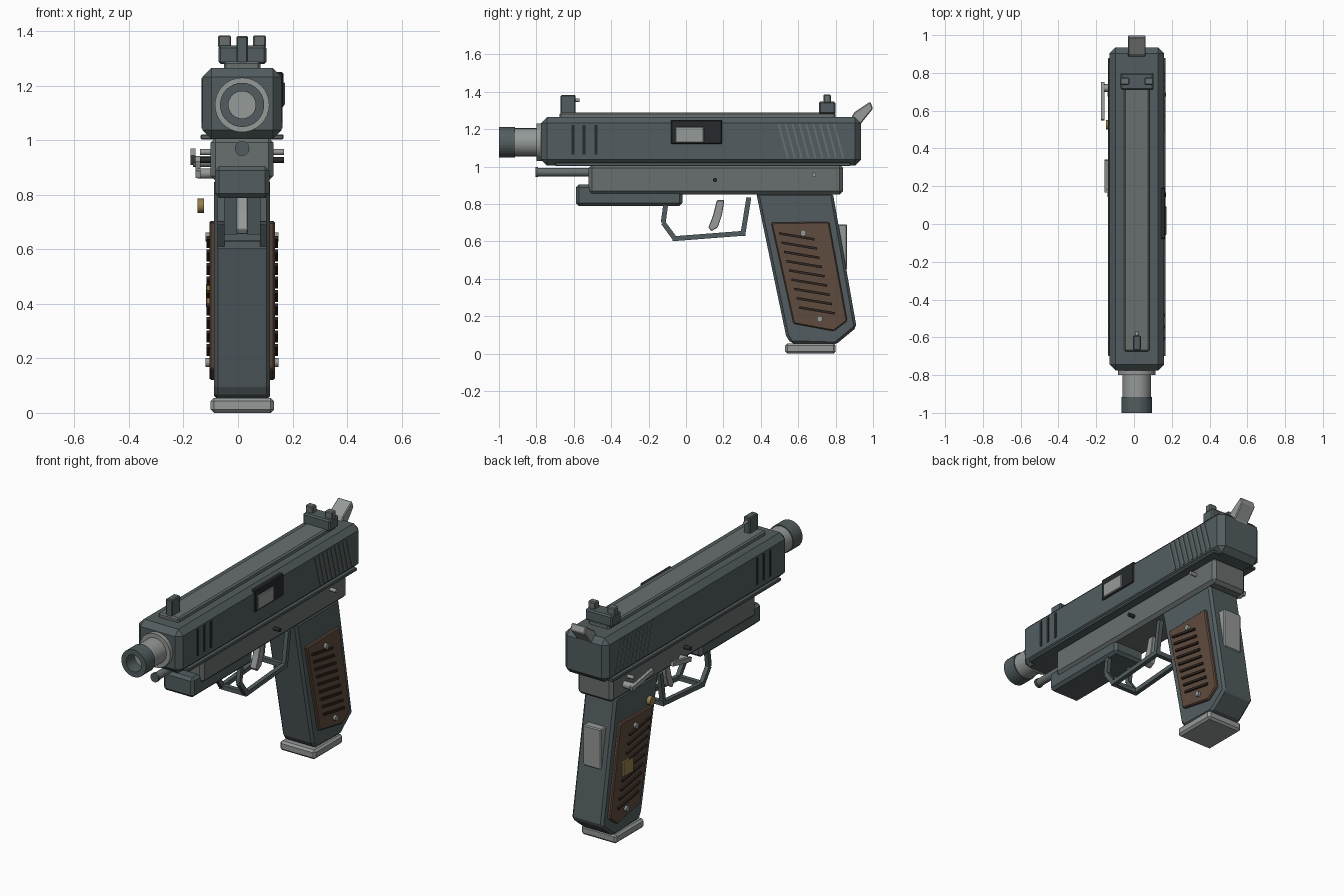
import bpy, bmesh, math
from mathutils import Vector, Matrix

if "Cube" in bpy.data.objects:
    bpy.data.objects.remove(bpy.data.objects["Cube"])

CX = 0.015  # centre plane of the body


def mat(name, rgb):
    m = bpy.data.materials.new(name)
    m.diffuse_color = (*rgb, 1)
    m.use_nodes = True
    m.node_tree.nodes["Principled BSDF"].inputs["Base Color"].default_value = m.diffuse_color
    return m


STEEL = mat("dark_steel", (0.085, 0.108, 0.115))
FRAME = mat("frame_grey", (0.14, 0.16, 0.158))
LIGHT = mat("light_steel", (0.30, 0.32, 0.31))
BLACK = mat("black", (0.02, 0.023, 0.026))
BROWN = mat("brown_grip", (0.115, 0.07, 0.048))
RIB = mat("dark_brown", (0.03, 0.02, 0.016))
BRASS = mat("brass", (0.30, 0.21, 0.07))


def finish(name, bm, m, bevel=0.0):
    bmesh.ops.recalc_face_normals(bm, faces=bm.faces)
    me = bpy.data.meshes.new(name)
    bm.to_mesh(me)
    bm.free()
    ob = bpy.data.objects.new(name, me)
    bpy.context.collection.objects.link(ob)
    me.materials.append(m)
    if bevel:
        b = ob.modifiers.new("bevel", 'BEVEL')
        b.width = bevel
        b.segments = 1
        b.limit_method = 'ANGLE'
    return ob


def box(name, x, y, z, m, bevel=0.0):
    bm = bmesh.new()
    bmesh.ops.create_cube(bm, size=1)
    for v in bm.verts:
        for i, r in enumerate((x, y, z)):
            v.co[i] = r[0] if v.co[i] < 0 else r[1]
    return finish(name, bm, m, bevel)


def plate(name, pts, x, m, bevel=0.0):
    """Side profile of (y, z) points, extruded from x[0] to x[1]."""
    bm = bmesh.new()
    f = bm.faces.new([bm.verts.new((x[0], *p)) for p in pts])
    g = bmesh.ops.extrude_face_region(bm, geom=[f])
    bmesh.ops.translate(bm, vec=(x[1] - x[0], 0, 0),
                        verts=[v for v in g["geom"] if isinstance(v, bmesh.types.BMVert)])
    return finish(name, bm, m, bevel)


def bar(name, a, b, w, x, m):
    """Flat bar of width w running between two (y, z) points."""
    a, b = Vector(a), Vector(b)
    d = (b - a).normalized() * w / 2
    n = Vector((-d.y, d.x))
    return plate(name, [a + n, a - n, b - n, b + n], x, m)


def cyl(name, a, b, r, m, sides=24):
    a, b = Vector(a), Vector(b)
    bm = bmesh.new()
    q = (b - a).to_track_quat('Z', 'Y').to_matrix().to_4x4()
    bmesh.ops.create_cone(bm, cap_ends=True, segments=sides, radius1=r, radius2=r,
                          depth=(b - a).length, matrix=Matrix.Translation((a + b) / 2) @ q)
    ob = finish(name, bm, m)
    for p in ob.data.polygons:
        p.use_smooth = len(p.vertices) == 4
    return ob


def tube(name, y0, y1, ro, ri, z, m, sides=32):
    bm = bmesh.new()
    rings = [[bm.verts.new((CX + r * math.cos(t), y, z + r * math.sin(t)))
              for t in (2 * math.pi * i / sides for i in range(sides))]
             for r, y in ((ro, y0), (ro, y1), (ri, y1), (ri, y0))]
    for k in range(4):
        p, q = rings[k], rings[(k + 1) % 4]
        for i in range(sides):
            j = (i + 1) % sides
            bm.faces.new((p[i], p[j], q[j], q[i]))
    return finish(name, bm, m)


def side(s, inner, outer):
    """x range on side s, as offsets from the centre plane."""
    return sorted((CX + s * inner, CX + s * outer))


SIDES = ((1, "right"), (-1, "left"))

# Slide and top rib
box("slide", (-0.13, 0.16), (-0.775, 0.935), (1.005, 1.265), STEEL, 0.032)
box("slide_rib", (-0.052, 0.082), (-0.675, 0.80), (1.255, 1.29), FRAME, 0.008)

# Barrel, muzzle and guide rod
tube("muzzle", -1.0, -0.915, 0.081, 0.05, 1.13, STEEL)
cyl("barrel", (CX, -0.92, 1.13), (CX, -0.70, 1.13), 0.075, LIGHT, 32)
cyl("barrel_collar", (CX, -0.80, 1.13), (CX, -0.76, 1.13), 0.1, LIGHT, 32)
cyl("guide_rod", (CX, -0.80, 0.97), (CX, -0.50, 0.97), 0.023, FRAME, 16)
cyl("guide_rod_tip", (CX, -0.805, 0.97), (CX, -0.79, 0.97), 0.027, STEEL, 16)

# Sights
box("front_sight", (-0.006, 0.036), (-0.67, -0.59), (1.28, 1.383), STEEL, 0.005)
cyl("front_sight_dot", (CX, -0.59, 1.355), (CX, -0.57, 1.355), 0.01, LIGHT, 12)
box("rear_sight", (-0.072, 0.104), (0.71, 0.80), (1.28, 1.347), STEEL, 0.008)
for s, n in SIDES:
    box(f"rear_sight_post_{n}", side(s, 0.04, 0.088), (0.735, 0.775), (1.34, 1.385), FRAME, 0.005)

# Hammer
plate("hammer", [(0.86, 1.18), (0.93, 1.19), (0.935, 1.23), (1.0, 1.31), (0.985, 1.347),
                 (0.90, 1.29), (0.86, 1.22)], (-0.032, 0.062), LIGHT, 0.005)

# Frame and dust cover
box("frame", (-0.10, 0.13), (-0.52, 0.84), (0.852, 1.01), FRAME, 0.018)
box("dust_cover", (-0.085, 0.115), (-0.588, -0.02), (0.788, 0.905), STEEL, 0.016)

# Trigger and guard
plate("trigger", [(0.165, 0.82), (0.205, 0.82), (0.192, 0.74), (0.17, 0.675), (0.135, 0.655),
                  (0.12, 0.675), (0.145, 0.74)], (-0.006, 0.036), LIGHT, 0.003)
guard = [(-0.108, 0.80), (-0.122, 0.70), (-0.06, 0.615), (0.305, 0.643), (0.336, 0.835)]
for s, n in SIDES:
    for i in range(4):
        bar(f"trigger_guard_{n}_{i}", guard[i], guard[i + 1], 0.026, side(s, 0.065, 0.09), STEEL)
for i in (2, 3):
    y, z = guard[i]
    box(f"trigger_guard_cross_{i}", (-0.075, 0.105), (y - 0.013, y + 0.013), (z - 0.013, z + 0.013), STEEL)

# Grip body, base plate, rear strap
plate("grip", [(0.375, 0.86), (0.785, 0.86), (0.912, 0.14), (0.80, 0.048), (0.56, 0.055), (0.535, 0.095)],
      (-0.088, 0.118), STEEL, 0.014)
box("magazine_base", (-0.10, 0.132), (0.53, 0.80), (0.0, 0.055), LIGHT, 0.012)
box("grip_rear_strap", (-0.045, 0.075), (0.81, 0.862), (0.45, 0.69), LIGHT, 0.006)

# Details on both sides
for s, n in SIDES:
    box(f"slide_rail_{n}", side(s, 0.10, 0.152), (-0.70, 0.88), (1.003, 1.022), STEEL, 0.004)
    plate(f"grip_panel_{n}", [(0.455, 0.70), (0.765, 0.705), (0.862, 0.175), (0.79, 0.12), (0.575, 0.16)],
          side(s, 0.095, 0.12), BROWN, 0.006)
    for i in range(9):
        y, z = 0.592 + i * 0.0135, 0.627 - i * 0.0495
        bar(f"grip_rib_{n}_{i}", (y - 0.095, z + 0.016), (y + 0.095, z - 0.016), 0.013,
            side(s, 0.11, 0.131), RIB)
    for k, (y, z) in enumerate(((0.627, 0.645), (0.715, 0.185))):
        cyl(f"grip_screw_{n}_{k}", (CX + s * 0.11, y, z), (CX + s * 0.134, y, z), 0.016, LIGHT, 16)
    for i in range(9):
        y = 0.495 + i * 0.037
        bar(f"rear_serration_{n}_{i}", (y, 1.228), (y + 0.05, 1.045), 0.01, side(s, 0.14, 0.149), FRAME)
    for i, y in enumerate((-0.605, -0.545, -0.482)):
        box(f"front_serration_{n}_{i}", side(s, 0.14, 0.148), (y - 0.008, y + 0.008), (1.065, 1.222), BLACK)
    for name, y, z, m in (("trigger_pin", 0.155, 0.928, BLACK), ("frame_pin", 0.685, 0.957, LIGHT)):
        cyl(f"{name}_{n}", (CX + s * 0.11, y, z), (CX + s * 0.154, y, z), 0.011, m, 12)

# Ejection port on the right
box("ejection_port", (0.125, 0.167), (-0.08, 0.192), (1.12, 1.25), BLACK, 0.005)
box("chamber_block", (0.14, 0.173), (-0.057, 0.095), (1.128, 1.212), LIGHT, 0.004)

# Controls on the left
cyl("safety_pivot", (-0.09, 0.72, 0.922), (-0.165, 0.72, 0.922), 0.02, LIGHT, 16)
bar("safety_lever", (0.75, 0.922), (0.55, 0.957), 0.026, (-0.174, -0.156), LIGHT)
cyl("slide_stop_pivot", (-0.09, 0.195, 0.878), (-0.148, 0.195, 0.878), 0.018, LIGHT, 16)
bar("slide_stop_lever", (0.17, 0.875), (0.34, 0.91), 0.026, (-0.156, -0.138), LIGHT)
cyl("magazine_button", (-0.125, 0.525, 0.76), (-0.149, 0.525, 0.76), 0.026, BRASS, 20)
box("grip_badge", (-0.117, -0.10), (0.655, 0.755), (0.385, 0.475), BRASS, 0.004)
